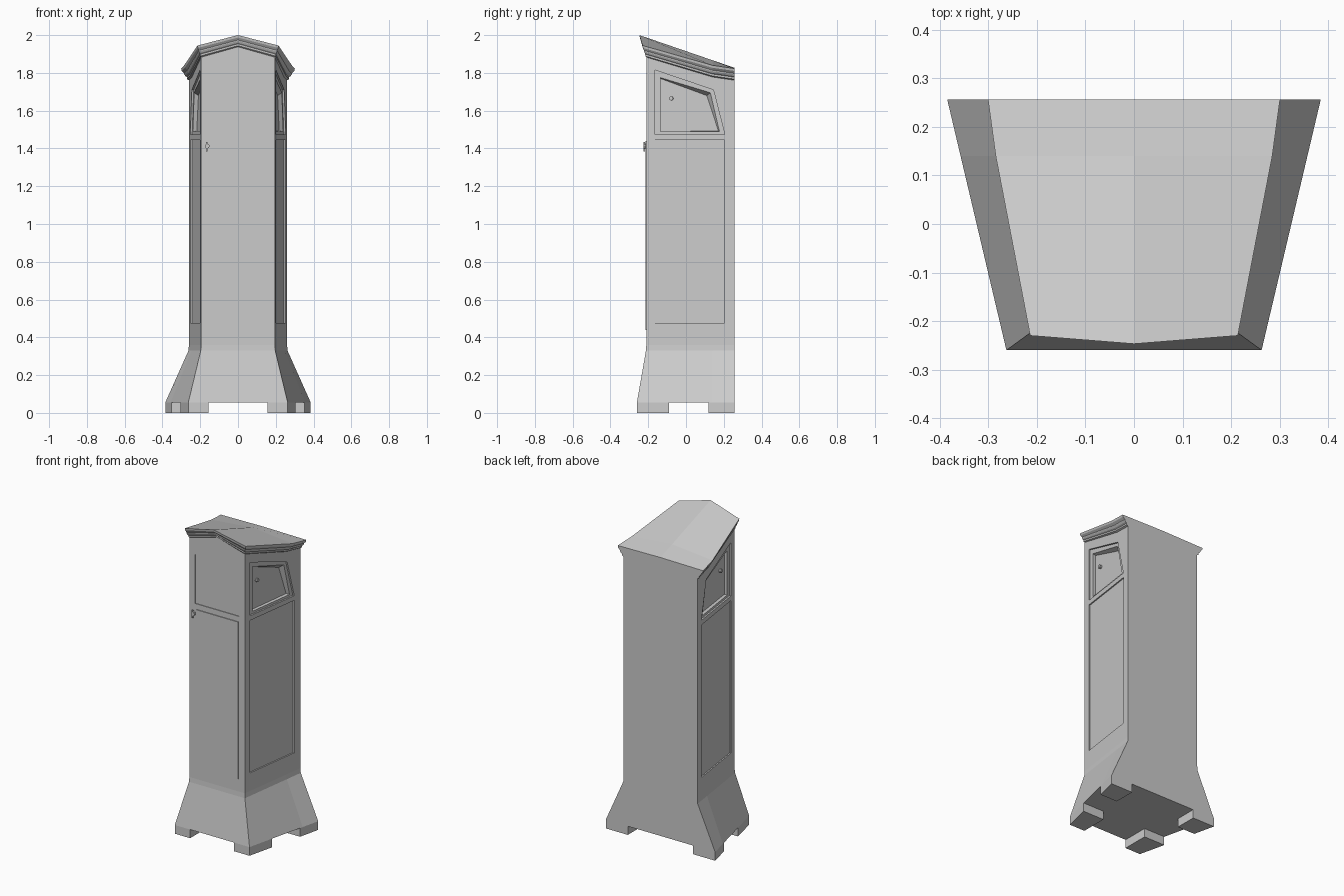
import bpy, bmesh
from mathutils import Vector

if "Cube" in bpy.data.objects:
    bpy.data.objects.remove(bpy.data.objects["Cube"])

FY, BY, MY = -0.21, 0.257, 0.14      # front, back and bend depth of the case
SL = (0.26 - 0.195) / (BY - FY)      # side wall slant


def make(name, verts, faces):
    bm = bmesh.new()
    vs = [bm.verts.new(v) for v in verts]
    for f in faces:
        bm.faces.new([vs[i] for i in f])
    bmesh.ops.recalc_face_normals(bm, faces=bm.faces)
    me = bpy.data.meshes.new(name)
    bm.to_mesh(me)
    bm.free()
    ob = bpy.data.objects.new(name, me)
    bpy.context.collection.objects.link(ob)
    return ob


def ring(fx, fy, ay, mx, bx, z, my=MY, by=BY):
    """Plan outline (8 points) plus a middle ridge point; z = front, apex, bend, ridge, back."""
    zf, za, zm, zr, zb = z
    return [(-fx, fy, zf), (0, ay, za), (fx, fy, zf), (mx, my, zm), (bx, by, zb),
            (0, by, zb + 0.004 if zb != zf else zb), (-bx, by, zb), (-mx, my, zm), (0, my, zr)]


def loft(name, rings):
    faces = []
    for r in range(len(rings) - 1):
        a, b = r * 9, (r + 1) * 9
        faces += [(a + i, a + (i + 1) % 8, b + (i + 1) % 8, b + i) for i in range(8)]
    for o in (0, 9 * (len(rings) - 1)):
        faces += [tuple(o + i for i in q)
                  for q in ((0, 1, 8, 7), (1, 2, 3, 8), (8, 3, 4, 5), (7, 8, 5, 6))]
    return make(name, [p for r in rings for p in r], faces)


def prism(name, near, far):
    n = len(near)
    faces = [tuple(range(n)), tuple(range(n, 2 * n))]
    faces += [(i, (i + 1) % n, n + (i + 1) % n, n + i) for i in range(n)]
    return make(name, near + far, faces)


def side(outline, s, d):
    return [(s * (0.195 + (y - FY) * SL + d), y, z) for y, z in outline]


def front(outline, d):
    return [(x, FY - d, z) for x, z in outline]


def cut(target, cutter):
    cutter.hide_render = True
    m = target.modifiers.new("cut", 'BOOLEAN')
    m.operation = 'DIFFERENCE'
    m.solver = 'EXACT'
    m.object = cutter
    bpy.context.view_layer.objects.active = target
    bpy.ops.object.modifier_apply(modifier=m.name)
    bpy.data.objects.remove(cutter)


def rect(u0, u1, v0, v1):
    return [(u0, v0), (u1, v0), (u1, v1), (u0, v1)]


def foot_x(y):
    return 0.263 + (y + 0.26) * 0.236


# flared base
flat = lambda z: (z,) * 5
loft("flared_base", [
    ring(0.263, -0.26, -0.26, foot_x(MY), foot_x(BY), flat(0.055)),
    ring(0.197, -0.212, -0.212, 0.246, 0.262, flat(0.33)),
    ring(0.195, FY, FY, 0.2437, 0.26, flat(0.36))])

# corner feet
for s, sn in ((-1, "left"), (1, "right")):
    for y0, y1, xi, fn in ((-0.26, -0.09, 0.155, "front"), (0.12, BY, 0.23, "back")):
        plan = [(xi, y0), (foot_x(y0), y0), (foot_x(y1), y1), (xi, y1)]
        prism(f"{fn}_{sn}_foot", [(s * x, y, 0) for x, y in plan],
              [(s * x, y, 0.055) for x, y in plan])

# case body
TOP = (1.945, 2.0, 1.84, 1.867, 1.823)
drop = lambda d: tuple(z - d for z in TOP)
body = loft("case_body", [
    ring(0.195, FY, FY, 0.195 + (MY - FY) * SL, 0.26, flat(0.355)),
    ring(0.195, FY, FY, 0.195 + (MY - FY) * SL, 0.26, drop(0.045))])

# recessed side windows and side panels
frame = [(-0.165, 1.475), (0.205, 1.475), (0.145, 1.71), (-0.165, 1.815)]
pane = [(-0.135, 1.49), (0.178, 1.49), (0.13, 1.695), (-0.135, 1.775)]
pane_back = [(-0.135, 1.49), (0.172, 1.492), (0.11, 1.68), (-0.135, 1.77)]
for s in (-1, 1):
    cut(body, prism("frame_cut", side(frame, s, 0.02), side(frame, s, -0.01)))
    cut(body, prism("pane_cut", side(pane, s, -0.009), side(pane_back, s, -0.03)))
    panel = rect(-0.165, 0.205, 0.475, 1.445)
    cut(body, prism("panel_cut", side(panel, s, 0.02), side(panel, s, -0.008)))

# recessed front dial panel with peaked top
dial = [(-0.155, 1.475), (0.155, 1.475), (0.155, 1.785), (0.06, 1.83), (-0.06, 1.83), (-0.155, 1.785)]
cut(body, prism("dial_cut", front(dial, 0.02), front(dial, -0.004)))

# front door
door = rect(-0.145, 0.15, 0.44, 1.44)
prism("front_door", front(door, -0.002), front(door, 0.005))

# stepped cornice and sloping roof: (outward share, drop below roof edge)
steps = [(0, 0.062), (0.25, 0.056), (0.25, 0.046), (0.45, 0.04), (0.6, 0.031),
         (0.6, 0.026), (0.92, 0.013), (1, 0)]
loft("cornice_roof", [
    ring(0.195 + 0.019 * t, FY - 0.02 * t, FY - 0.037 * t, 0.2437 + 0.0413 * t,
         0.26 + 0.041 * t, drop(d)) for t, d in steps])


# door key and window knobs
def knob(name, loc, r, depth, axis):
    bpy.ops.mesh.primitive_cylinder_add(vertices=8, radius=r, depth=depth, location=loc)
    ob = bpy.context.object
    ob.name = name
    ob.rotation_mode = 'QUATERNION'
    ob.rotation_quaternion = Vector(axis).to_track_quat('Z', 'Y')


knob("door_lock", (-0.163, -0.215, 1.412), 0.013, 0.018, (0, 1, 0))
key = rect(-0.169, -0.162, 1.385, 1.435)
prism("door_key", front(key, 0.008), front(key, 0.016))
for s, sn in ((-1, "left"), (1, "right")):
    p = side([(-0.078, 1.665)], s, -0.024)[0]
    knob(f"{sn}_window_knob", p, 0.011, 0.016, (s, -0.14, 0))
